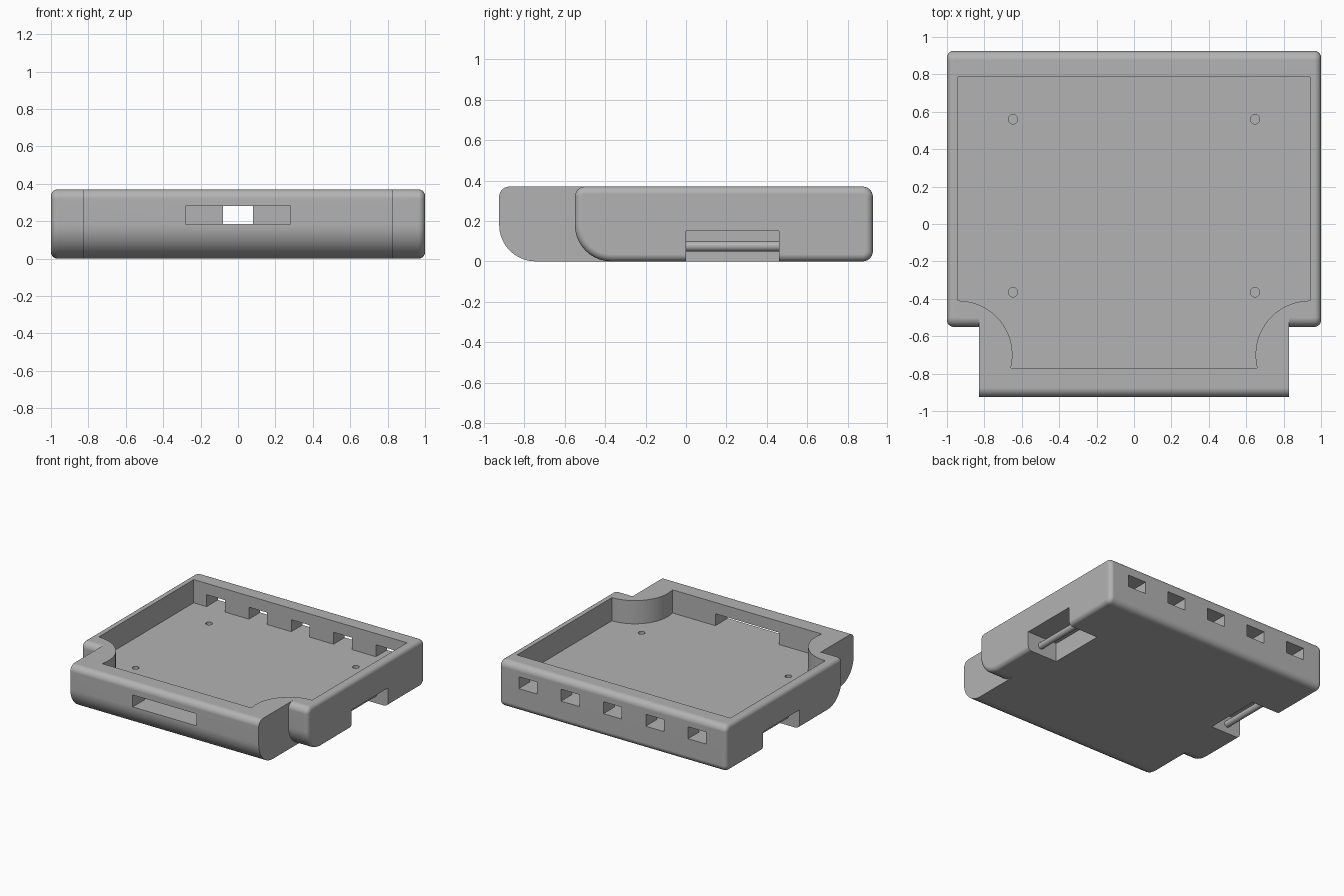
import bpy, bmesh, math
from mathutils import Vector

cube = bpy.data.objects.get("Cube")
if cube:
    bpy.data.objects.remove(cube, do_unlink=True)

HEIGHT, FLOOR = 0.37, 0.185
BACK = 0.925

grey = bpy.data.materials.new("plain grey plastic")
grey.use_nodes = True
colour = (0.45, 0.45, 0.45, 1)
grey.diffuse_color = colour
grey.node_tree.nodes["Principled BSDF"].inputs["Base Color"].default_value = colour


def loft(name, rings):
    """Skin a list of equal-length rings and cap both ends."""
    bm = bmesh.new()
    loops = [[bm.verts.new(p) for p in ring] for ring in rings]
    n = len(loops[0])
    for a, b in zip(loops, loops[1:]):
        for i in range(n):
            j = (i + 1) % n
            bm.faces.new((a[i], a[j], b[j], b[i]))
    bm.faces.new(loops[0])
    bm.faces.new(loops[-1])
    bmesh.ops.recalc_face_normals(bm, faces=bm.faces)
    mesh = bpy.data.meshes.new(name)
    bm.to_mesh(mesh)
    bm.free()
    mesh.materials.append(grey)
    obj = bpy.data.objects.new(name, mesh)
    bpy.context.collection.objects.link(obj)
    return obj


def prism(name, outline, z0, z1):
    return loft(name, [[(x, y, z) for x, y in outline] for z in (z0, z1)])


def box(name, x0, x1, y0, y1, z0, z1):
    return prism(name, [(x0, y0), (x1, y0), (x1, y1), (x0, y1)], z0, z1)


def arc(cx, cy, r, start, end, steps):
    angles = [math.radians(start + (end - start) * i / steps) for i in range(steps + 1)]
    return [(cx + r * math.cos(a), cy + r * math.sin(a)) for a in angles]


def side_ring(x, front, back, inset=0.0):
    """Side profile: deep curve at the lower front, small rounds elsewhere."""
    corners = [(front, 0, 1, 1, 0.18, 180), (back, 0, -1, 1, 0.05, 270),
               (back, HEIGHT, -1, -1, 0.05, 0), (front, HEIGHT, 1, -1, 0.05, 90)]
    pts = []
    for y, z, sy, sz, r, start in corners:
        pts += arc(y + sy * r, z + sz * r, r - inset, start, start + 90, 10)
    return [(x, y, z) for y, z in pts]


def combine(target, other, operation):
    mod = target.modifiers.new("join", 'BOOLEAN')
    mod.operation, mod.solver, mod.object = operation, 'EXACT', other
    bpy.context.view_layer.objects.active = target
    bpy.ops.object.modifier_apply(modifier=mod.name)
    bpy.data.objects.remove(other, do_unlink=True)


# Main tray block with rounded side edges
ROUND = 0.035
half = []
for i in range(7):
    a = math.pi / 2 * i / 6
    half.append((1 - ROUND + ROUND * math.sin(a), ROUND * (1 - math.cos(a))))
stations = [(-x, d) for x, d in reversed(half)] + half
case = loft("tray_case", [side_ring(x, -0.55, BACK, d) for x, d in stations])

# Narrower front extension with square sides
combine(case, loft("front_extension", [side_ring(x, -BACK, -0.1) for x in (-0.83, 0.83)]), 'UNION')

# Open recess with scooped front corners
right = [(0.94, 0.785)] + arc(0.94, -0.70, 0.29, 90, 194, 24)
right[-1] = (right[-1][0], -0.77)
left = [(-x, y) for x, y in reversed(right)]
combine(case, prism("recess", right + left, FLOOR, HEIGHT + 0.1), 'DIFFERENCE')

# Front slot and row of rear ports, level with the recess floor
combine(case, box("front_slot", -0.28, 0.28, -1.1, -0.7, FLOOR, 0.28), 'DIFFERENCE')
for i in range(-2, 3):
    x = i * 0.373
    combine(case, box("rear_port", x - 0.08, x + 0.08, 0.7, 1.1, FLOOR, 0.28), 'DIFFERENCE')

for s in (-1, 1):
    # Screw holes in the floor
    for y in (0.56, -0.365):
        hole = arc(s * 0.647, y, 0.025, 0, 345, 23)
        combine(case, prism("screw_hole", hole, 0.08, FLOOR + 0.05), 'DIFFERENCE')
    # Strap notch under each side
    x0, x1 = sorted((s * 0.735, s * 1.1))
    combine(case, box("strap_notch", x0, x1, 0, 0.46, -0.1, 0.15), 'DIFFERENCE')

parts = [case]
# Strap bar across each notch
for s, side in ((1, "left"), (-1, "right")):
    circle = arc(s * 0.88, 0.075, 0.025, 0, 345, 23)
    parts.append(loft(side + "_strap_bar", [[(x, y, z) for x, z in circle] for y in (-0.01, 0.47)]))

# Smooth rounds, crisp edges
for obj in parts:
    bpy.ops.object.select_all(action='DESELECT')
    obj.select_set(True)
    bpy.context.view_layer.objects.active = obj
    bpy.ops.object.shade_smooth_by_angle(angle=math.radians(30))
    weighted = obj.modifiers.new("flat_faces", 'WEIGHTED_NORMAL')
    weighted.keep_sharp = True
